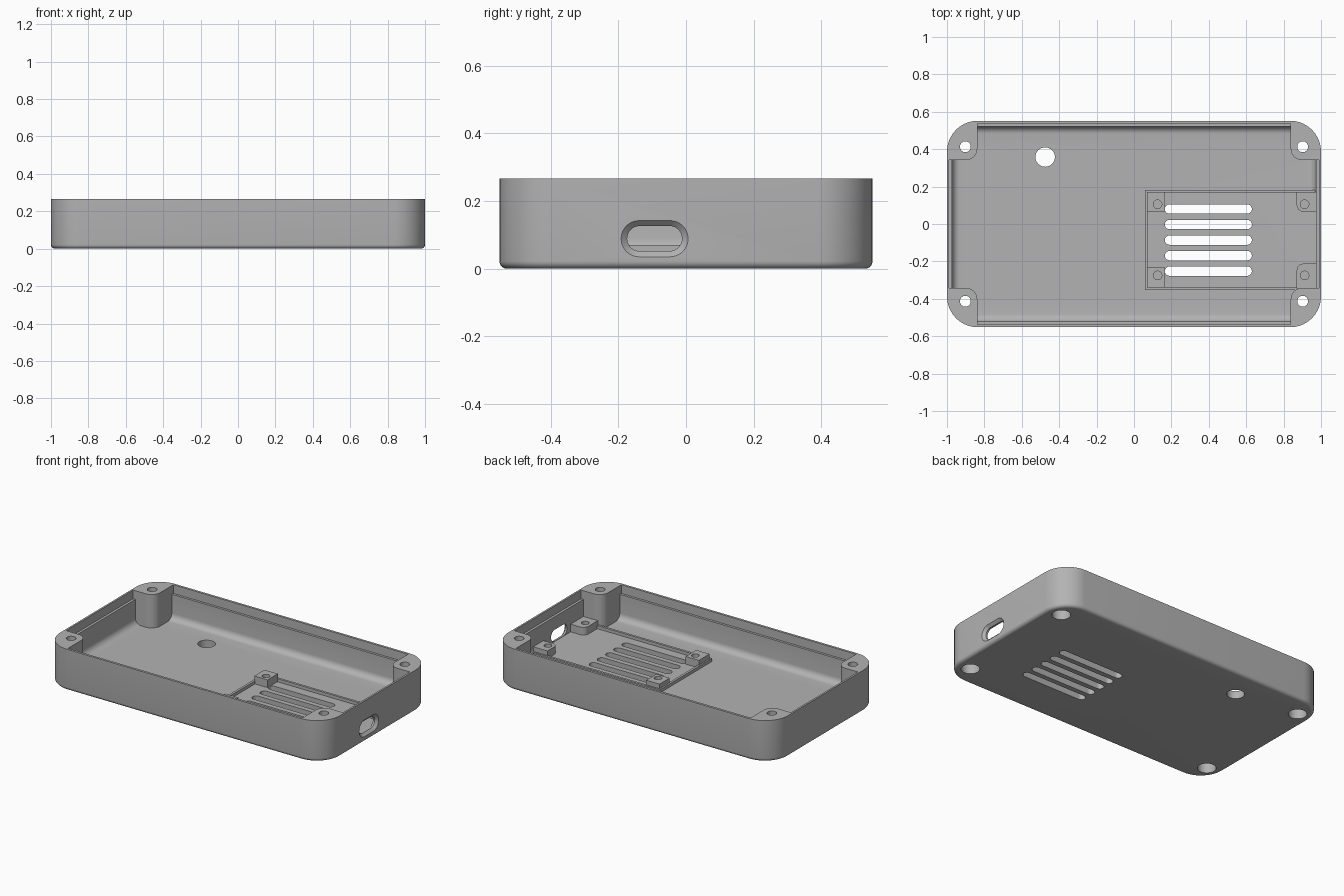
import bpy, bmesh, math

if "Cube" in bpy.data.objects:
    bpy.data.objects.remove(bpy.data.objects["Cube"])

plastic = bpy.data.materials.new("grey plastic")
plastic.diffuse_color = (0.45, 0.45, 0.45, 1)
plastic.use_nodes = True
plastic.node_tree.nodes["Principled BSDF"].inputs["Base Color"].default_value = plastic.diffuse_color


def rrect(x0, y0, x1, y1, radii, n=10):
    """Rounded rectangle, radii in the order SW, SE, NE, NW."""
    if not isinstance(radii, tuple):
        radii = (radii,) * 4
    pts = []
    for i, (x, y, sx, sy) in enumerate([(x0, y0, 1, 1), (x1, y0, -1, 1), (x1, y1, -1, -1), (x0, y1, 1, -1)]):
        r = radii[i]
        if r == 0:
            pts.append((x, y))
            continue
        for k in range(n + 1):
            a = math.pi * (1 + i / 2 + k / n / 2)
            pts.append((x + sx * r + r * math.cos(a), y + sy * r + r * math.sin(a)))
    return pts


def circle(x, y, r, n=32):
    return [(x + r * math.cos(2 * math.pi * k / n), y + r * math.sin(2 * math.pi * k / n)) for k in range(n)]


def loft(name, layers, along_x=False):
    """Solid through matching outlines at rising heights; along_x turns (y, z) outlines to face x."""
    bm = bmesh.new()
    rings = [[bm.verts.new((h, p[0], p[1]) if along_x else (p[0], p[1], h)) for p in pts] for pts, h in layers]
    n = len(rings[0])
    for a, b in zip(rings, rings[1:]):
        for i in range(n):
            j = (i + 1) % n
            bm.faces.new((a[i], a[j], b[j], b[i]))
    bm.faces.new(rings[0][::-1])
    bm.faces.new(rings[-1])
    bmesh.ops.recalc_face_normals(bm, faces=bm.faces)
    me = bpy.data.meshes.new(name)
    bm.to_mesh(me)
    bm.free()
    me.materials.append(plastic)
    ob = bpy.data.objects.new(name, me)
    bpy.context.collection.objects.link(ob)
    return ob


def prism(name, pts, z0, z1):
    return loft(name, [(pts, z0), (pts, z1)])


def cut(target, cutter):
    bpy.context.view_layer.objects.active = target
    m = target.modifiers.new("cut", 'BOOLEAN')
    m.operation, m.solver, m.object = 'DIFFERENCE', 'EXACT', cutter
    bpy.ops.object.modifier_apply(modifier=m.name)


def cut_away(target, cutter):
    cut(target, cutter)
    bpy.data.objects.remove(cutter)


def smooth(ob):
    bpy.ops.object.select_all(action='DESELECT')
    ob.select_set(True)
    bpy.context.view_layer.objects.active = ob
    bpy.ops.object.shade_smooth_by_angle(angle=math.radians(30))


def filleted(hx, hy, r, z, f, steps=6):
    """Layers of a rounded rectangle whose bottom edge is filleted by f."""
    out = []
    for k in range(steps + 1):
        a = math.pi / 2 * k / steps
        d = f * (1 - math.sin(a))
        out.append((rrect(-hx + d, -hy + d, hx - d, hy - d, r - d), z + f * (1 - math.cos(a))))
    return out


W, D, H, FLOOR = 1.0, 0.552, 0.266, 0.05

# Outer tray with rounded corners and filleted bottom edge
tray = loft("tray", filleted(W, D, 0.165, 0, 0.022) + [(rrect(-W, -D, W, D, 0.165), H)])

# Cavity and lip ledge, leaving solid screw columns in the corners
cavity = loft("cavity_cutter", filleted(0.972, 0.522, 0.1, FLOOR, 0.04) + [(rrect(-0.972, -0.522, 0.972, 0.522, 0.1), 0.4)])
lip = prism("lip_cutter", rrect(-0.988, -0.537, 0.988, 0.537, 0.1), 0.21, 0.41)
for sx in (-1, 1):
    for sy in (-1, 1):
        xs, ys = sorted((sx * 0.838, sx * 1.2)), sorted((sy * 0.342, sy * 0.8))
        column = prism("column", rrect(xs[0], ys[0], xs[1], ys[1], 0.06), -0.1, 0.6)
        cut(cavity, column)
        cut_away(lip, column)
cut_away(tray, cavity)
cut_away(tray, lip)

# Square-edged board bay against the right wall
cut_away(tray, prism("bay_cutter", rrect(0.075, -0.335, 0.972, 0.165, 0), FLOOR, 0.15))

# Screw holes with wide bores from below
for sx in (-1, 1):
    for sy in (-1, 1):
        cut_away(tray, prism("hole", circle(sx * 0.902, sy * 0.413, 0.029), -0.1, 0.5))
        cut_away(tray, prism("bore", circle(sx * 0.902, sy * 0.413, 0.055), -0.1, 0.1))

# Round floor hole and vent slots
cut_away(tray, prism("hole", circle(-0.475, 0.358, 0.052), -0.1, 0.2))
for i in range(5):
    y = 0.08 - i * 0.083
    cut_away(tray, prism("slot", rrect(0.165, y - 0.025, 0.63, y + 0.025, 0.0249), -0.1, 0.2))

# Port through the right wall with a flared mouth
mouth, throat = rrect(-0.192, 0.035, 0.006, 0.142, 0.053), rrect(-0.174, 0.052, -0.012, 0.126, 0.0365)
cut_away(tray, loft("port", [(throat, 0.93), (throat, 0.984), (mouth, 1.0), (mouth, 1.05)], along_x=True))
smooth(tray)

# Low rim around the board bay
prism("bay_rim", [(0.06, -0.352), (0.88, -0.352), (0.88, -0.337), (0.075, -0.337),
                  (0.075, 0.166), (0.975, 0.166), (0.975, 0.181), (0.06, 0.181)], FLOOR - 0.01, 0.07)

# Board standoffs with blind screw holes
spots = [(0.07, -0.34, 0.165, -0.232, 0, 0.126), (0.07, 0.066, 0.165, 0.17, 0, 0.126),
         (0.87, -0.345, 0.976, -0.212, (0, 0, 0, 0.035), 0.912), (0.87, 0.066, 0.976, 0.17, (0.035, 0, 0, 0), 0.912)]
for i, (x0, y0, x1, y1, r, hx) in enumerate(spots):
    post = prism("standoff_%d" % (i + 1), rrect(x0, y0, x1, y1, r, 6), FLOOR - 0.01, 0.1)
    cut_away(post, prism("hole", circle(hx, 0.106 if y0 > 0 else -0.275, 0.023, 24), 0.06, 0.2))
    smooth(post)
